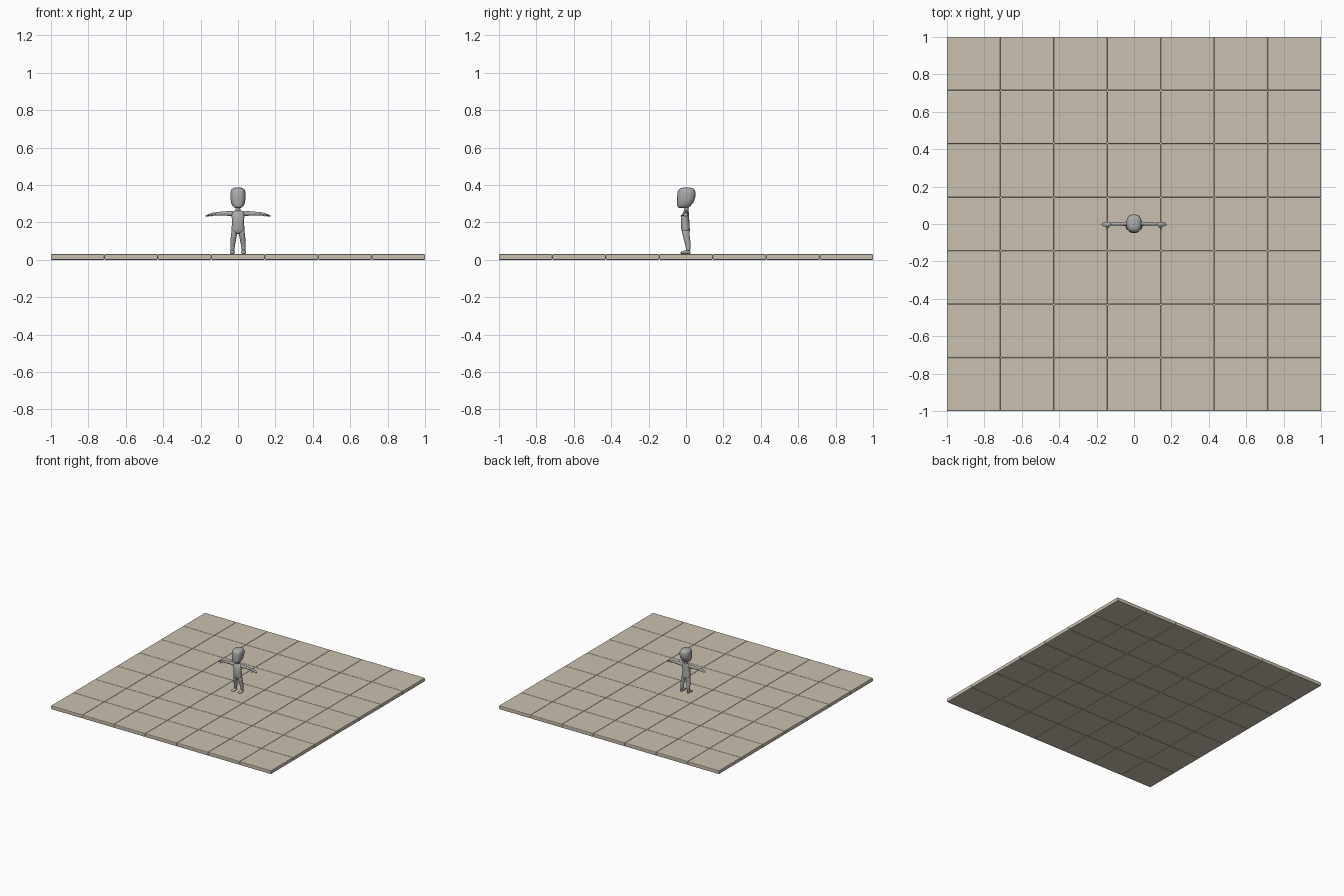
import bpy, bmesh, math
from mathutils import Vector


def material(name, rgb):
    m = bpy.data.materials.new(name)
    m.diffuse_color = (*rgb, 1)
    return m


STONE = material("beige stone", (0.59, 0.53, 0.43))
GREY = material("plain grey", (0.40, 0.40, 0.40))


def add_object(name, bm, mat):
    bmesh.ops.recalc_face_normals(bm, faces=bm.faces)
    mesh = bpy.data.meshes.new(name)
    bm.to_mesh(mesh)
    bm.free()
    ob = bpy.data.objects.new(name, mesh)
    bpy.context.collection.objects.link(ob)
    mesh.materials.append(mat)
    return ob


def loft(name, rings, axis="z", power=2.0, sides=16, mirror=False):
    """Rings are (position along axis, centre a, centre b, radius a, radius b)."""
    bm = bmesh.new()
    loops = []
    for t, ca, cb, ra, rb in rings:
        loop = []
        for i in range(sides):
            ang = 2 * math.pi * (i + 0.5) / sides
            c, s = math.cos(ang), math.sin(ang)
            a = ca + ra * math.copysign(abs(c) ** (2 / power), c)
            b = cb + rb * math.copysign(abs(s) ** (2 / power), s)
            co = {"z": (a, b, t), "x": (t, a, b), "y": (a, t, b)}[axis]
            loop.append(bm.verts.new(co))
        loops.append(loop)
    for l0, l1 in zip(loops, loops[1:]):
        for i in range(sides):
            j = (i + 1) % sides
            bm.faces.new((l0[i], l0[j], l1[j], l1[i]))
    bm.faces.new(loops[0])
    bm.faces.new(loops[-1])
    for f in bm.faces:
        f.smooth = True
    ob = add_object(name, bm, GREY)
    if mirror:
        ob.modifiers.new("mirror", "MIRROR")
    ob.modifiers.new("smooth", "SUBSURF").levels = 1
    return ob


# Floor: 7 x 7 bevelled tiles
N, H = 7, 0.03
size = 2 / N
for r in range(N):
    for c in range(N):
        bm = bmesh.new()
        bmesh.ops.create_cube(bm, size=1)
        bmesh.ops.scale(bm, vec=(size, size, H), verts=bm.verts)
        bmesh.ops.translate(bm, verts=bm.verts, vec=(
            -1 + size * (c + 0.5), -1 + size * (r + 0.5), H / 2))
        bmesh.ops.bevel(bm, geom=bm.edges[:], offset=0.005, segments=2,
                        profile=0.5, affect="EDGES")
        add_object("floor_tile", bm, STONE)

# Head: boxy top, jaw narrowing toward the front
loft("head", [
    (0.277, 0, -0.016, 0.012, 0.020), (0.280, 0, -0.014, 0.024, 0.031),
    (0.292, 0, -0.009, 0.033, 0.039), (0.315, 0, -0.002, 0.040, 0.047),
    (0.340, 0, 0.002, 0.042, 0.050), (0.365, 0, 0.003, 0.041, 0.049),
    (0.380, 0, 0.003, 0.035, 0.041), (0.387, 0, 0.003, 0.018, 0.022),
], power=2.5, sides=20)

# Neck and torso
loft("neck", [(0.250, 0, 0, 0.016, 0.014), (0.268, 0, 0.002, 0.012, 0.012),
              (0.300, 0, 0.004, 0.012, 0.012)])
loft("torso", [
    (0.138, 0, 0.000, 0.020, 0.014), (0.146, 0, -0.001, 0.033, 0.021),
    (0.165, 0, -0.002, 0.036, 0.024), (0.190, 0, -0.005, 0.033, 0.023),
    (0.215, 0, -0.005, 0.033, 0.023), (0.240, 0, -0.003, 0.036, 0.020),
    (0.256, 0, 0.000, 0.034, 0.016), (0.265, 0, 0.001, 0.018, 0.011),
], power=2.3)

# Legs and feet
loft("leg", [
    (0.040, 0.031, 0.011, 0.010, 0.010), (0.060, 0.030, 0.012, 0.011, 0.012),
    (0.085, 0.028, 0.011, 0.014, 0.016), (0.110, 0.025, 0.004, 0.015, 0.017),
    (0.140, 0.020, 0.000, 0.017, 0.020), (0.165, 0.018, -0.001, 0.017, 0.020),
], mirror=True)
loft("foot", [
    (-0.030, 0.030, 0.037, 0.007, 0.004), (-0.025, 0.030, 0.038, 0.014, 0.007),
    (-0.008, 0.030, 0.041, 0.015, 0.010), (0.010, 0.030, 0.043, 0.012, 0.012),
    (0.021, 0.030, 0.040, 0.009, 0.009), (0.024, 0.030, 0.038, 0.004, 0.004),
], axis="y", mirror=True)

# Arms, hands and thumbs
loft("arm", [
    (0.015, 0.001, 0.245, 0.012, 0.014), (0.040, 0.001, 0.248, 0.012, 0.014),
    (0.060, 0.001, 0.248, 0.010, 0.012), (0.085, 0.001, 0.247, 0.010, 0.011),
    (0.110, 0.000, 0.246, 0.009, 0.010), (0.128, -0.001, 0.245, 0.008, 0.008),
], axis="x", mirror=True)
loft("hand", [
    (0.118, -0.001, 0.245, 0.007, 0.007), (0.130, -0.002, 0.245, 0.012, 0.009),
    (0.145, -0.002, 0.242, 0.014, 0.008), (0.160, -0.002, 0.238, 0.012, 0.006),
    (0.170, -0.002, 0.235, 0.008, 0.004), (0.173, -0.002, 0.234, 0.003, 0.002),
], axis="x", mirror=True)
loft("thumb", [
    (-0.030, 0.146, 0.234, 0.002, 0.002), (-0.027, 0.145, 0.235, 0.005, 0.004),
    (-0.017, 0.140, 0.239, 0.006, 0.005), (-0.006, 0.136, 0.243, 0.006, 0.006),
], axis="y", sides=10, mirror=True)
